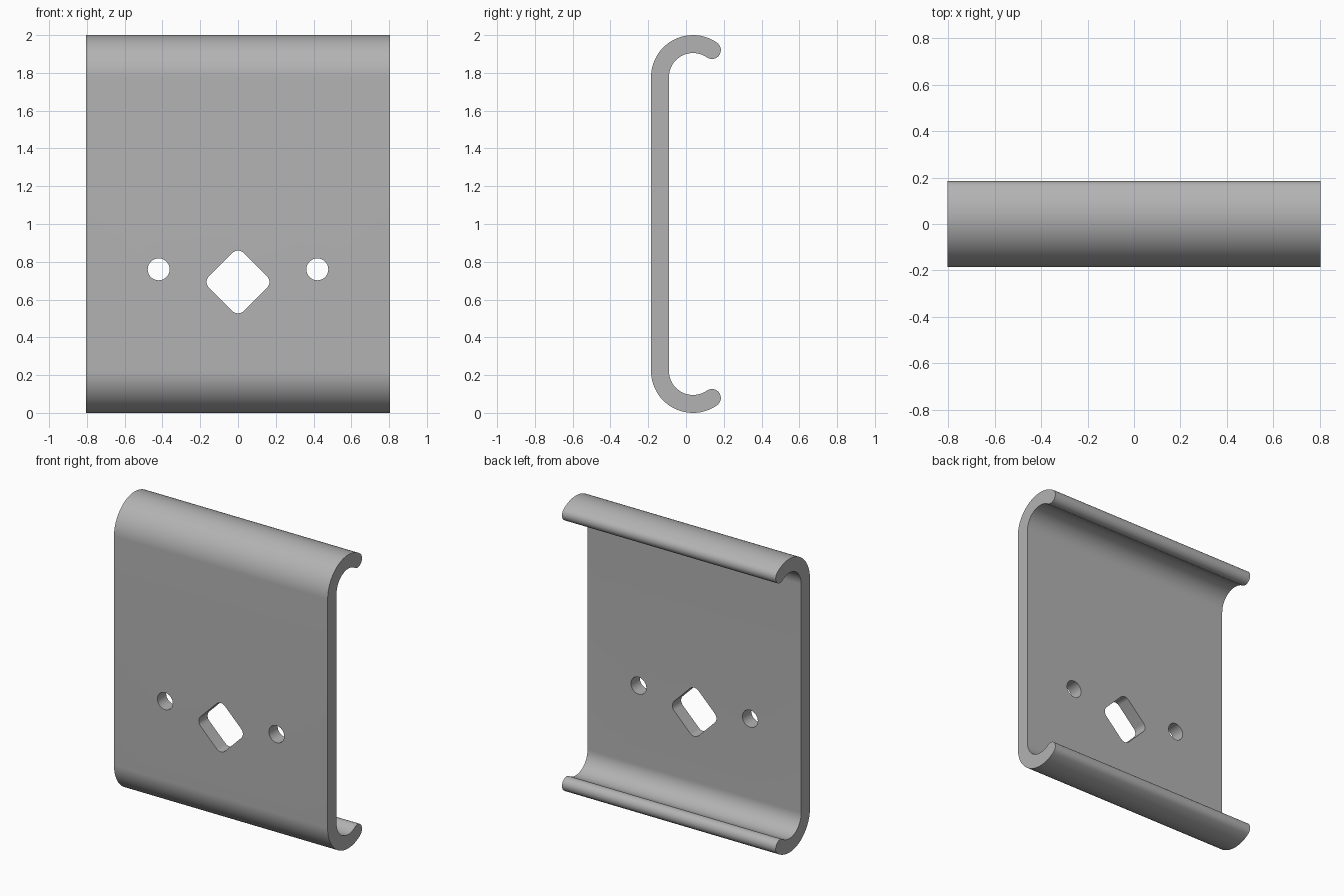
import bpy, bmesh
from math import sin, cos, radians
from mathutils import Matrix

cube = bpy.data.objects.get("Cube")
if cube:
    bpy.data.objects.remove(cube, do_unlink=True)

HALF_WIDTH = 0.805
THICK = 0.095
OUTER = 0.222                    # outer radius of the curled edges
INNER = OUTER - THICK
MID = (OUTER + INNER) / 2
CY, CZ = 0.037, 2 - OUTER        # centre of the upper curl
TIP = 55                         # angle where the curl ends

metal = bpy.data.materials.new("plain grey metal")
metal.use_nodes = True
grey = (0.45, 0.45, 0.45, 1)
metal.diffuse_color = grey
metal.node_tree.nodes["Principled BSDF"].inputs["Base Color"].default_value = grey


def arc(cx, cy, r, start, end, steps):
    angles = [radians(start + (end - start) * i / steps) for i in range(steps + 1)]
    return [(cx + r * cos(a), cy + r * sin(a)) for a in angles]


def prism(name, outline, depth, matrix):
    """Extrude a 2D outline symmetrically along its local z axis."""
    bm = bmesh.new()
    base = bm.faces.new([bm.verts.new((u, v, -depth)) for u, v in outline])
    top = bmesh.ops.extrude_face_region(bm, geom=[base])["geom"]
    moved = [g for g in top if isinstance(g, bmesh.types.BMVert)]
    bmesh.ops.translate(bm, verts=moved, vec=(0, 0, 2 * depth))
    bmesh.ops.recalc_face_normals(bm, faces=bm.faces)
    bm.transform(matrix)
    mesh = bpy.data.meshes.new(name)
    bm.to_mesh(mesh)
    bm.free()
    mesh.materials.append(metal)
    obj = bpy.data.objects.new(name, mesh)
    bpy.context.collection.objects.link(obj)
    return obj


# Plate cross-section: upper half, then the same mirrored downwards
tip_y = CY + MID * cos(radians(TIP))
tip_z = CZ + MID * sin(radians(TIP))
upper = arc(CY, CZ, INNER, 180, TIP, 32)
upper += arc(tip_y, tip_z, THICK / 2, TIP - 180, TIP, 16)[1:-1]
upper += arc(CY, CZ, OUTER, TIP, 180, 40)
lower = [(y, 2 - z) for y, z in reversed(upper)]
along_x = Matrix(((0, 0, 1, 0), (1, 0, 0, 0), (0, 1, 0, 0), (0, 0, 0, 1)))
plate = prism("curled_plate", upper + lower, HALF_WIDTH, along_x)

# Cutters: two round holes and a rounded diamond
diamond = []
for turn in range(0, 360, 90):
    a = radians(turn)
    diamond += arc(0.121 * cos(a), 0.121 * sin(a), 0.045, turn - 45, turn + 45, 10)
circle = arc(0, 0, 0.058, 0, 360, 40)[:-1]
face_front = Matrix.Rotation(radians(90), 4, "X")
cutters = [prism("diamond_cutter", diamond, 0.1,
                 Matrix.Translation((0, -0.14, 0.693)) @ face_front)]
for side, x in (("left", 0.42), ("right", -0.42)):
    cutters.append(prism(side + "_hole_cutter", circle, 0.1,
                         Matrix.Translation((x, -0.14, 0.76)) @ face_front))

bpy.ops.object.select_all(action="DESELECT")
bpy.context.view_layer.objects.active = plate
plate.select_set(True)
for cutter in cutters:
    mod = plate.modifiers.new(cutter.name, "BOOLEAN")
    mod.operation = "DIFFERENCE"
    mod.solver = "EXACT"
    mod.object = cutter
    bpy.ops.object.modifier_apply(modifier=mod.name)
    bpy.data.objects.remove(cutter, do_unlink=True)

bpy.ops.object.shade_smooth_by_angle(angle=radians(30))
